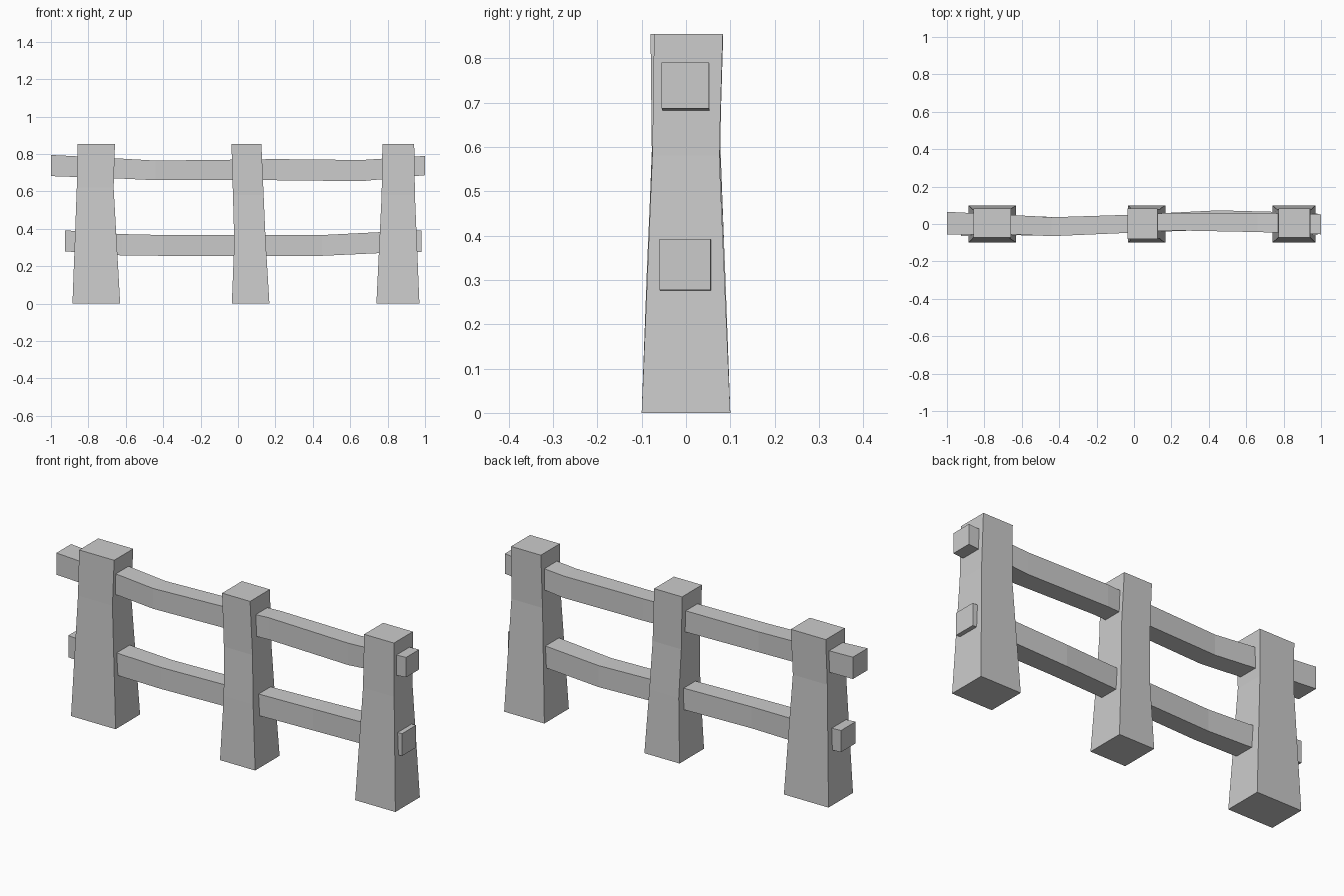
import bpy, bmesh


def loft(name, rings):
    """Closed solid through four-cornered rings."""
    bm = bmesh.new()
    loops = [[bm.verts.new(p) for p in ring] for ring in rings]
    for a, b in zip(loops, loops[1:]):
        for i in range(4):
            j = (i + 1) % 4
            bm.faces.new((a[i], a[j], b[j], b[i]))
    bm.faces.new(loops[0][::-1])
    bm.faces.new(loops[-1])
    bmesh.ops.recalc_face_normals(bm, faces=bm.faces)
    mesh = bpy.data.meshes.new(name)
    bm.to_mesh(mesh)
    bm.free()
    obj = bpy.data.objects.new(name, mesh)
    bpy.context.collection.objects.link(obj)


def post(name, sections):
    # section: z, x0, x1, y0, y1
    loft(name, [[(x0, y0, z), (x1, y0, z), (x1, y1, z), (x0, y1, z)]
                for z, x0, x1, y0, y1 in sections])


def rail(name, sections):
    # section: x, y0, y1, z0, z1
    loft(name, [[(x, y0, z0), (x, y1, z0), (x, y1, z1), (x, y0, z1)]
                for x, y0, y1, z0, z1 in sections])


# Tapered posts
post("left_post", [(0, -.885, -.63, -.10, .10), (.62, -.862, -.665, -.076, .077),
                   (.855, -.858, -.658, -.072, .084)])
post("middle_post", [(0, -.033, .168, -.10, .10), (.33, -.02, .148, -.088, .088),
                     (.58, -.027, .137, -.077, .077), (.855, -.035, .125, -.08, .082)])
post("right_post", [(0, .74, .97, -.10, .10), (.58, .768, .946, -.076, .075),
                    (.855, .772, .942, -.072, .083)])

# Wavy rails passing through the posts
rail("upper_rail", [(-1, -.055, .065, .682, .795), (-.65, -.055, .048, .67, .777),
                    (-.44, -.065, .036, .66, .765), (0, -.046, .05, .66, .77),
                    (.2, -.034, .06, .66, .773), (.66, -.043, .058, .655, .768),
                    (1, -.055, .052, .687, .79)])
rail("lower_rail", [(-.925, -.065, .055, .28, .392), (-.62, -.06, .045, .258, .372),
                    (-.4, -.062, .036, .256, .367), (0, -.046, .05, .256, .367),
                    (.45, -.03, .073, .256, .367), (.75, -.045, .065, .27, .382),
                    (.98, -.06, .055, .277, .392)])
